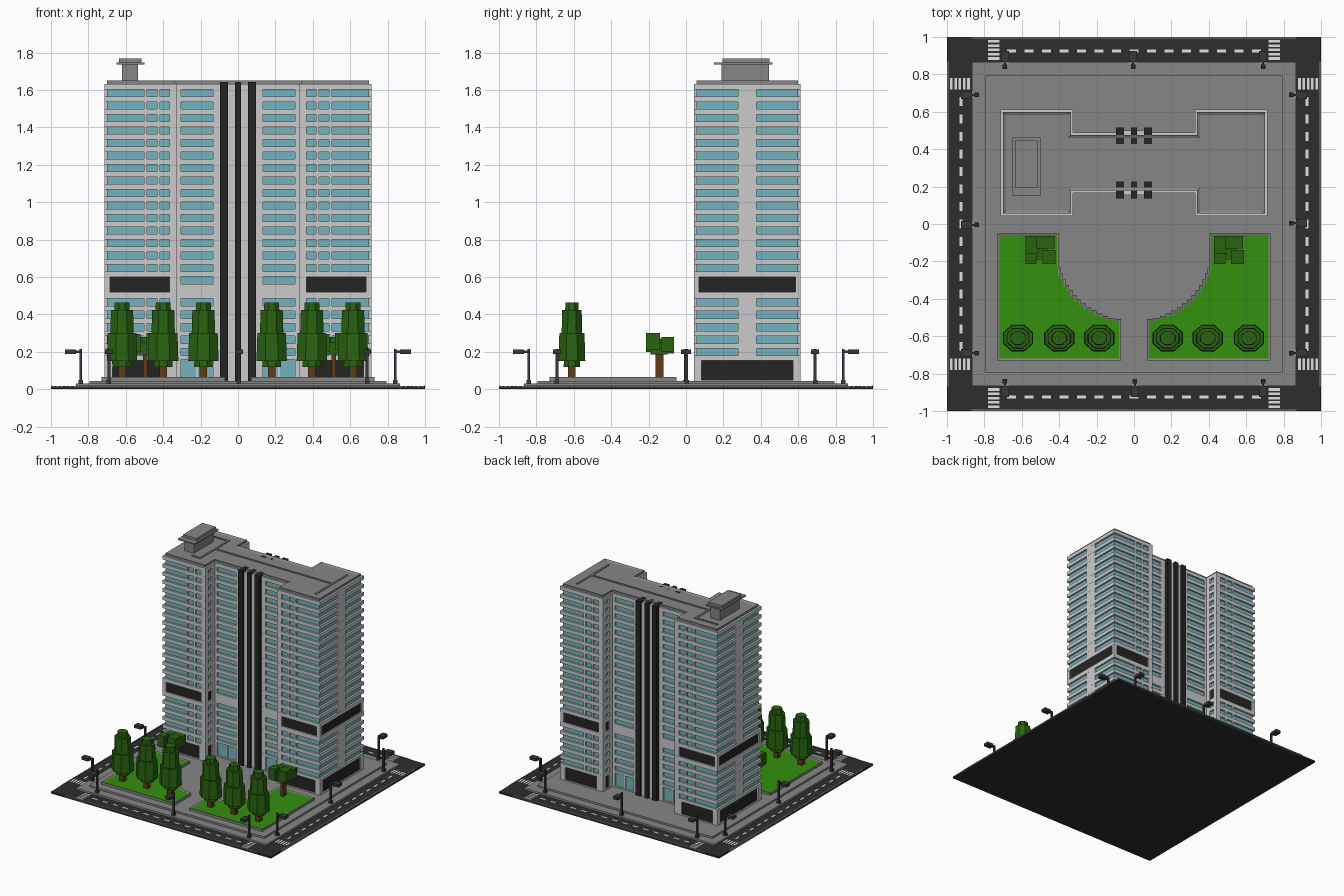
import bpy, bmesh, math
from mathutils import Matrix, Vector

if "Cube" in bpy.data.objects:
    bpy.data.objects.remove(bpy.data.objects["Cube"])


def material(name, r, g, b):
    m = bpy.data.materials.new(name)
    m.use_nodes = True
    m.diffuse_color = (r, g, b, 1)
    m.node_tree.nodes["Principled BSDF"].inputs["Base Color"].default_value = (r, g, b, 1)
    return m


WALL = material("light concrete", 0.60, 0.60, 0.60)
GREY = material("grey paving", 0.24, 0.24, 0.24)
ROAD = material("asphalt", 0.027, 0.027, 0.027)
DARK = material("dark panel", 0.018, 0.018, 0.018)
GLASS = material("teal glass", 0.17, 0.45, 0.52)
LINE = material("road paint", 0.75, 0.75, 0.75)
GRASS = material("grass", 0.035, 0.28, 0.005)
LEAF = material("foliage", 0.022, 0.125, 0.005)
BARK = material("bark", 0.11, 0.045, 0.008)
METAL = material("lamp metal", 0.04, 0.04, 0.04)


def finish(name, bm, *mats):
    me = bpy.data.meshes.new(name)
    bm.to_mesh(me)
    bm.free()
    for m in mats:
        me.materials.append(m)
    ob = bpy.data.objects.new(name, me)
    bpy.context.collection.objects.link(ob)
    return ob


def boxes(name, items, mat):
    """One object from boxes given as (x0, x1, y0, y1, z0, z1)."""
    bm = bmesh.new()
    for x0, x1, y0, y1, z0, z1 in items:
        mtx = Matrix.Translation(((x0 + x1) / 2, (y0 + y1) / 2, (z0 + z1) / 2))
        bmesh.ops.create_cube(bm, size=1, matrix=mtx @ Matrix.Diagonal((abs(x1 - x0), abs(y1 - y0), z1 - z0, 1)))
    return finish(name, bm, mat)


def tray(name, pts, z0, z1, rim, drop, mat, inner):
    """Extruded outline with a raised rim around a sunken top."""
    bm = bmesh.new()
    face = bm.faces.new([bm.verts.new((x, y, z0)) for x, y in pts])
    geo = bmesh.ops.extrude_face_region(bm, geom=[face])["geom"]
    bmesh.ops.translate(bm, vec=(0, 0, z1 - z0), verts=[g for g in geo if isinstance(g, bmesh.types.BMVert)])
    bmesh.ops.recalc_face_normals(bm, faces=bm.faces)
    top = max(bm.faces, key=lambda f: f.calc_center_median().z)
    bmesh.ops.inset_region(bm, faces=[top], thickness=rim, use_even_offset=True)
    for v in top.verts:
        v.co.z -= drop
    top.material_index = 1
    return finish(name, bm, mat, inner)


def mirror4(items, cy):
    """Repeat boxes on both sides of x = 0 and of y = cy."""
    return [(sx * a, sx * b, cy + sy * c, cy + sy * d, e, f)
            for a, b, c, d, e, f in items for sx in (1, -1) for sy in (1, -1)]


# Ground, road and kerbs
boxes("road_base", [(-1, 1, -1, 1, 0, 0.015)], ROAD)
boxes("lower_plaza", [(-0.865, 0.865, -0.865, 0.865, 0.01, 0.03)], GREY)
boxes("upper_plaza", [(-0.795, 0.795, -0.795, 0.795, 0.02, 0.045)], GREY)
kerbs, marks, walks = [], [], []
for s in (-1, 1):
    kerbs += [(-0.87, 0.87, s * 0.992, s * 1.0, 0, 0.019), (s * 0.992, s * 1.0, -0.87, 0.87, 0, 0.019)]
    for i in range(-7, 8):
        c = i * 0.0935
        if abs(c) < 0.68:
            marks += [(c - 0.024, c + 0.024, s * 0.917, s * 0.932, 0.014, 0.018),
                      (s * 0.917, s * 0.932, c - 0.024, c + 0.024, 0.014, 0.018)]
    for e in (-0.75, 0.75):
        for k in range(5):
            d = 0.878 + k * 0.023
            walks += [(e - 0.03, e + 0.03, s * d, s * (d + 0.014), 0.014, 0.018),
                      (s * d, s * (d + 0.014), e - 0.03, e + 0.03, 0.014, 0.018)]
boxes("kerbs", kerbs, GREY)
boxes("lane_dashes", marks, LINE)
boxes("crosswalks", walks, LINE)

# Lawns with a stepped curved edge
arc, steps = [], 14
ring = [(0.415 * math.cos(a), -0.1 - 0.415 * math.sin(a))
        for a in [math.radians(14 + (80 - 14) * i / steps) for i in range(steps + 1)]]
for (xa, ya), (xb, yb) in zip(ring, ring[1:]):
    arc += [(xa, ya), (xa, yb)]
outline = [(0.73, -0.05), (ring[0][0], -0.05)] + arc[1:] + [(0.07, ring[-1][1]), (0.07, -0.73), (0.73, -0.73)]
for s, side in ((1, "left"), (-1, "right")):
    pts = [(s * x, y) for x, y in outline]
    tray(side + "_lawn", pts, 0.04, 0.065, 0.01, 0.004, GREY, GRASS)

# Tower: recessed glass core behind concrete bands and piers
CY, B, T = 0.327, 0.04, 1.632
boxes("wing_glass", mirror4([(0.34, 0.70, 0, 0.271, B, T)], CY)[::1], GLASS)
boxes("middle_glass", [(-0.345, 0.345, CY - 0.148, CY + 0.148, B, T)], GLASS)
boxes("wing_dark_bands", [(s * 0.336, s * 0.704, CY - 0.275, CY + 0.275, a, b)
                          for s in (1, -1) for a, b in ((0.505, 0.615), (B, 0.17))], DARK)

rows = [1.583 - 0.0667 * k for k in range(15)] + [0.465 - 0.0667 * k for k in range(5)]


def slabs(openings):
    out, low = [], B
    for a, b in sorted(openings):
        if a > low:
            out.append((low, a))
        low = b
    return out + [(low, T)]


win = [(z - 0.019, z + 0.019) for z in rows]
wing_bands = slabs(win + [(0.52, 0.60), (0.05, 0.155)])
mid_bands = slabs(win + [(0.564, 0.602), (0.05, 0.16)])
boxes("wing_floor_bands", [(s * 0.325, s * 0.715, CY - 0.285, CY + 0.285, a, b)
                           for s in (1, -1) for a, b in wing_bands], WALL)
boxes("middle_floor_bands", [(-0.33, 0.33, CY - 0.162, CY + 0.162, a, b) for a, b in mid_bands], WALL)

piers = [(0.325, 0.366, 0.245, 0.2845, B, T), (0.325, 0.366, 0.12, 0.2, B, T),
         (0.366, 0.385, 0.26, 0.2845, B, 0.16)]
for a, b in ((0.60, T), (0.155, 0.52)):
    piers += [(0.417, 0.433, 0.2, 0.2845, a, b), (0.487, 0.503, 0.2, 0.2845, a, b),
              (0.66, 0.7145, 0, 0.05, a, b)]
# Corner posts of the two dark storeys
piers += [(0.685, 0.7145, 0.258, 0.2845, 0.51, 0.61), (0.67, 0.7145, 0.245, 0.2845, B, 0.16)]
boxes("wing_piers", mirror4(piers, CY), WALL)
boxes("middle_piers", mirror4([(0, 0.134, 0, 0.1615, B, T), (0.305, 0.34, 0, 0.1615, B, T),
                               (0.214, 0.224, 0, 0.155, B, 0.165),
                               (0.016, 0.053, 0.14, 0.172, B, T)], CY), WALL)
boxes("vertical_fins", mirror4([(0.053, 0.096, 0.1, 0.19, B, 1.642),
                                (0, 0.016, 0.1, 0.19, B, 1.642)], CY), DARK)

# Roof
quarter = [(0.70, 0.271), (0.338, 0.271), (0.338, 0.149)]
right_half = [(x, y) for x, y in quarter]
loop = (right_half + [(-x, y) for x, y in reversed(quarter)]
        + [(-x, -y) for x, y in quarter] + [(x, -y) for x, y in reversed(quarter)])
tray("roof_deck", [(x, CY + y) for x, y in loop], 1.62, 1.65, 0.016, 0.008, GREY, GREY)
boxes("roof_ridges", [(-0.44, 0.615, 0.335, 0.35, 1.63, 1.648), (0.612, 0.628, 0.12, 0.53, 1.63, 1.648),
                      (-0.455, -0.44, 0.15, 0.52, 1.63, 1.648), (-0.65, -0.44, 0.507, 0.522, 1.63, 1.648),
                      (-0.52, -0.44, 0.14, 0.155, 1.63, 1.648)], GREY)
boxes("penthouse", [(-0.62, -0.535, 0.19, 0.445, 1.63, 1.745)], GREY)
boxes("penthouse_cap", [(-0.65, -0.50, 0.15, 0.462, 1.737, 1.748),
                        (-0.637, -0.515, 0.195, 0.447, 1.745, 1.768)], GREY)

# Street lamps, arms reaching out over the road
for i in range(4):
    items = []
    for t in (-0.69, 0.005, 0.69):
        items += [(t - 0.007, t + 0.007, -0.847, -0.833, 0.02, 0.215),
                  (t - 0.006, t + 0.006, -0.90, -0.84, 0.195, 0.207),
                  (t - 0.022, t + 0.022, -0.925, -0.865, 0.188, 0.212),
                  (t - 0.012, t + 0.012, -0.852, -0.828, 0.02, 0.05)]
    lamps = boxes("street_lamps_%d" % (i + 1), items, METAL)
    lamps.data.transform(Matrix.Rotation(i * math.pi / 2, 4, 'Z'))

# Tall trees: stacked octagonal tiers on a square trunk
TIERS = ((0.118, 0.16, 0.055), (0.15, 0.30, 0.088), (0.29, 0.425, 0.068), (0.41, 0.465, 0.045))
for i, x in enumerate((-0.62, -0.40, -0.185, 0.18, 0.395, 0.615)):
    bm = bmesh.new()
    for a, b, r in TIERS:
        mtx = Matrix.Translation((x, -0.61, (a + b) / 2)) @ Matrix.Diagonal((1, 0.88, 1, 1))
        mtx = mtx @ Matrix.Rotation(math.pi / 8, 4, 'Z')
        bmesh.ops.create_cone(bm, cap_ends=True, segments=8, radius1=r, radius2=r * 0.94, depth=b - a, matrix=mtx)
    finish("tall_tree_crown_%d" % (i + 1), bm, LEAF)
    boxes("tall_tree_trunk_%d" % (i + 1), [(x - 0.02, x + 0.02, -0.63, -0.59, 0.05, 0.13)], BARK)

# Small trees: clusters of blocks
BLOCKS = ((-0.08, -0.01, -0.02, 0.075, 0.19, 0.27), (-0.02, 0.075, 0.01, 0.075, 0.20, 0.28),
          (-0.05, 0.04, -0.05, 0.04, 0.185, 0.25), (0.01, 0.08, -0.075, 0.0, 0.21, 0.30),
          (-0.08, -0.02, -0.075, -0.015, 0.20, 0.295))
for i, x in enumerate((-0.50, 0.508)):
    boxes("small_tree_crown_%d" % (i + 1),
          [(x + a, x + b, -0.14 + c, -0.14 + d, e, f) for a, b, c, d, e, f in BLOCKS], LEAF)
    boxes("small_tree_trunk_%d" % (i + 1), [(x - 0.008, x + 0.016, -0.163, -0.12, 0.05, 0.2)], BARK)
